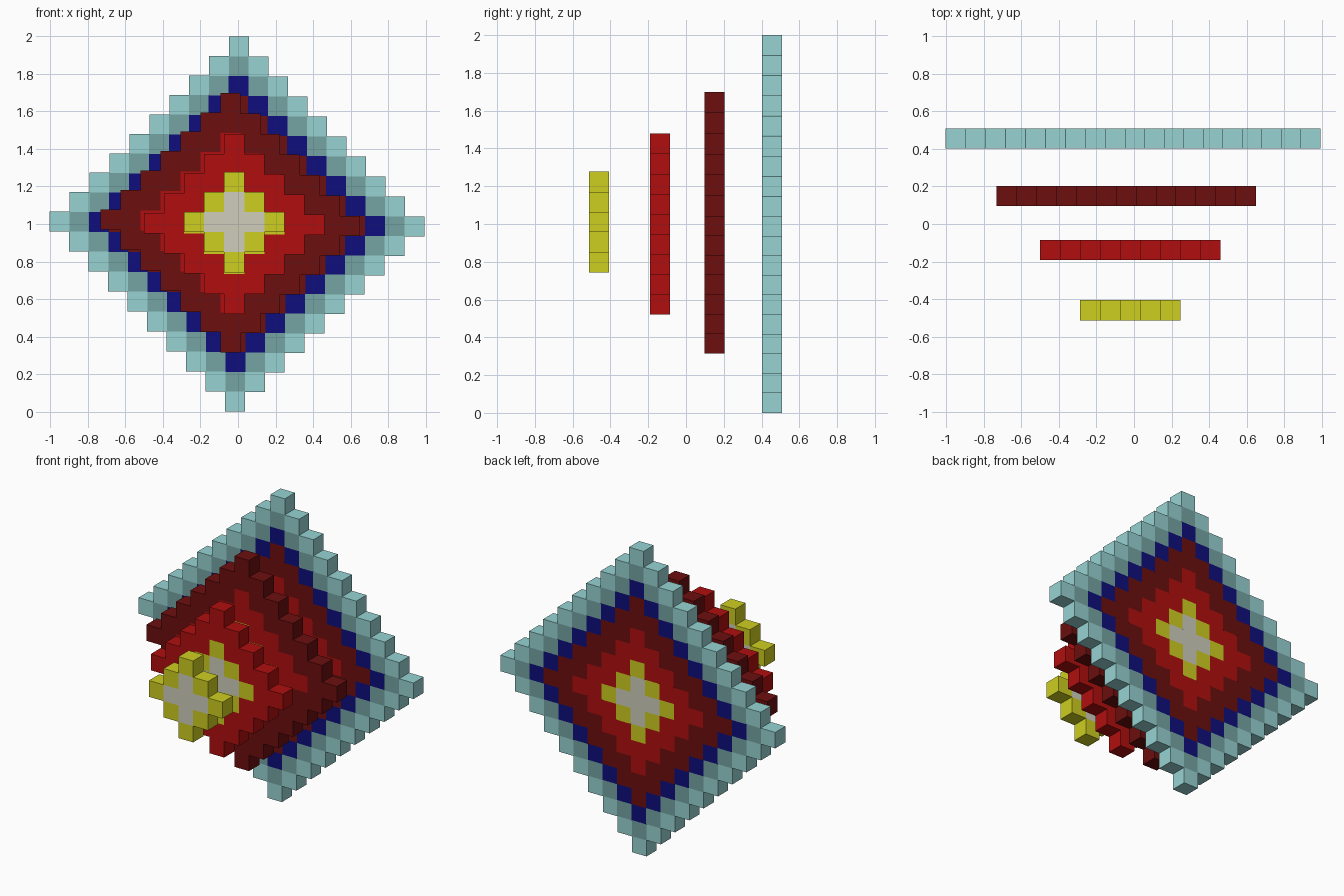
import bpy, bmesh
from mathutils import Matrix

if "Cube" in bpy.data.objects:
    bpy.data.objects.remove(bpy.data.objects["Cube"])

# Flat colours, listed from the centre of the diamond outwards
COLOURS = [
    ("off_white", (0.63, 0.62, 0.50)),
    ("yellow", (0.62, 0.62, 0.015)),
    ("red", (0.44, 0.0045, 0.0045)),
    ("dark_red", (0.15, 0.0045, 0.0045)),
    ("navy_blue", (0.0045, 0.0045, 0.205)),
    ("dim_cyan", (0.178, 0.37, 0.37)),
    ("light_cyan", (0.31, 0.65, 0.65)),
]
MATERIALS = []
for name, rgb in COLOURS:
    mat = bpy.data.materials.new(name)
    mat.diffuse_color = (*rgb, 1.0)
    mat.use_nodes = True
    mat.node_tree.nodes["Principled BSDF"].inputs["Base Color"].default_value = mat.diffuse_color
    MATERIALS.append(mat)

# Colour slot for each ring, by number of steps from the centre cube
RING_COLOUR = [0, 0, 1, 2, 2, 3, 3, 4, 5, 6]


def diamond_layer(name, rings, centre, step, lean, drop):
    """Stepped diamond of cubes; lean and drop skew the grid very slightly."""
    bm = bmesh.new()
    cx, cy, cz = centre
    for i in range(-rings, rings + 1):
        for k in range(-rings, rings + 1):
            ring = abs(i) + abs(k)
            if ring > rings:
                continue
            pos = (cx + i * step + k * lean, cy, cz + k * step - i * drop)
            cube = bmesh.ops.create_cube(bm, size=step, matrix=Matrix.Translation(pos))
            for face in {f for v in cube["verts"] for f in v.link_faces}:
                face.material_index = RING_COLOUR[ring]
    mesh = bpy.data.meshes.new(name)
    bm.to_mesh(mesh)
    bm.free()
    for mat in MATERIALS:
        mesh.materials.append(mat)
    obj = bpy.data.objects.new(name, mesh)
    bpy.context.collection.objects.link(obj)


# Four layers, smallest at the front, largest at the back
diamond_layer("front_layer", 2, (-0.02, -0.46, 1.01), 0.107, 0.0, 0.0)
diamond_layer("second_layer", 4, (-0.02, -0.138, 1.0), 0.1067, 0.0, 0.001)
diamond_layer("third_layer", 6, (-0.041, 0.15, 1.007), 0.1065, 0.0, 0.003)
diamond_layer("back_layer", 9, (-0.0055, 0.456, 1.0), 0.1052, 0.0012, 0.0015)
